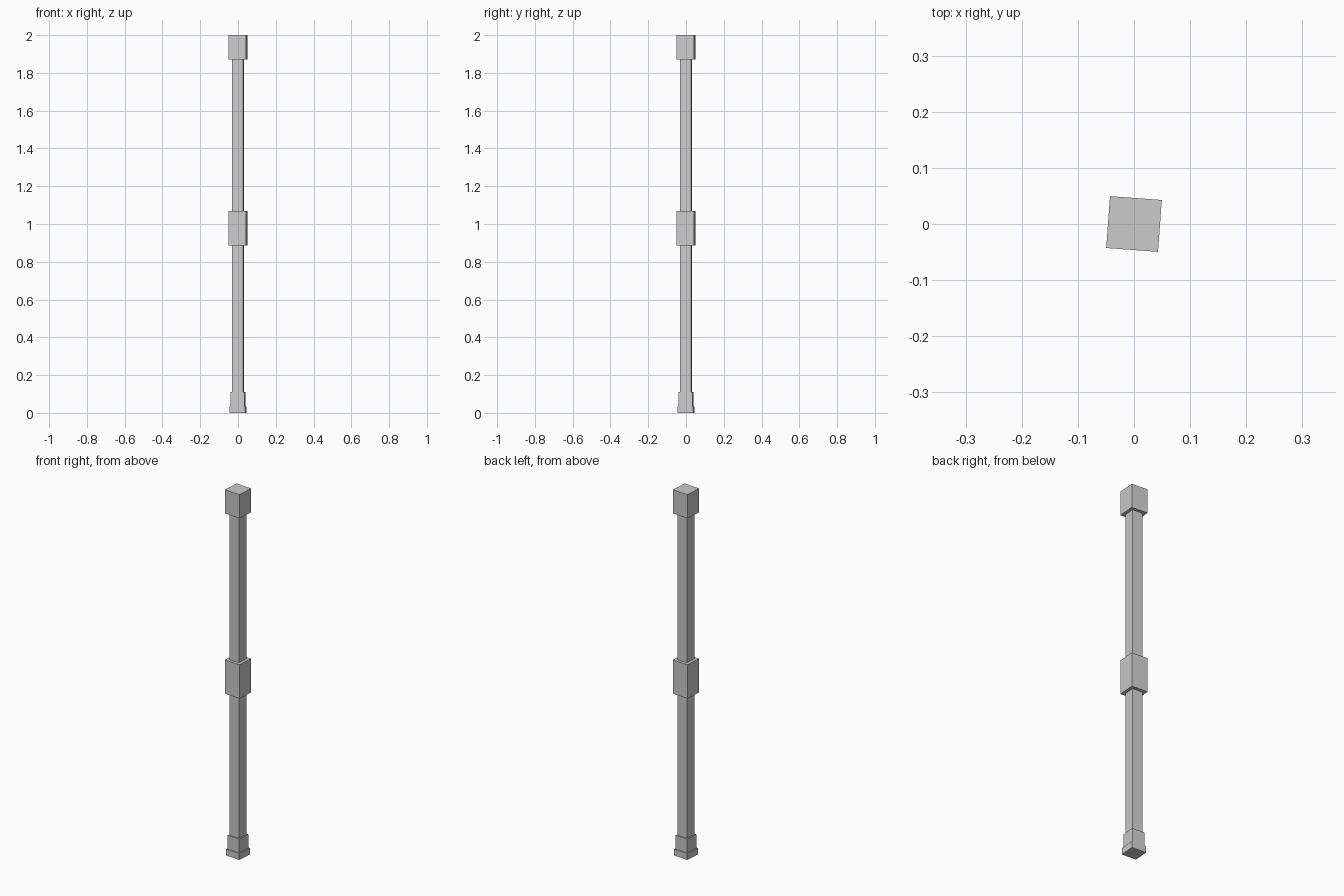
import bpy, math

if "Cube" in bpy.data.objects:
    bpy.data.objects.remove(bpy.data.objects["Cube"])

TWIST = math.radians(-4.2)  # the whole post is turned slightly about z


def block(name, half, z0, z1):
    """Square block from z0 to z1 with the given half width."""
    bpy.ops.mesh.primitive_cube_add(size=1, location=(0, 0, (z0 + z1) / 2),
                                    rotation=(0, 0, TWIST))
    obj = bpy.context.object
    obj.name = name
    obj.scale = (2 * half, 2 * half, z1 - z0)
    return obj


# Base plinth and the collar above it
block("base_plinth", 0.0415, 0.0, 0.035)
block("base_collar", 0.0365, 0.035, 0.11)

# Lower and upper shafts
block("lower_shaft", 0.0295, 0.11, 0.885)
block("upper_shaft", 0.0295, 1.07, 1.87)

# Middle block and top cap
block("middle_block", 0.0463, 0.885, 1.07)
block("top_cap", 0.0463, 1.87, 2.0)
